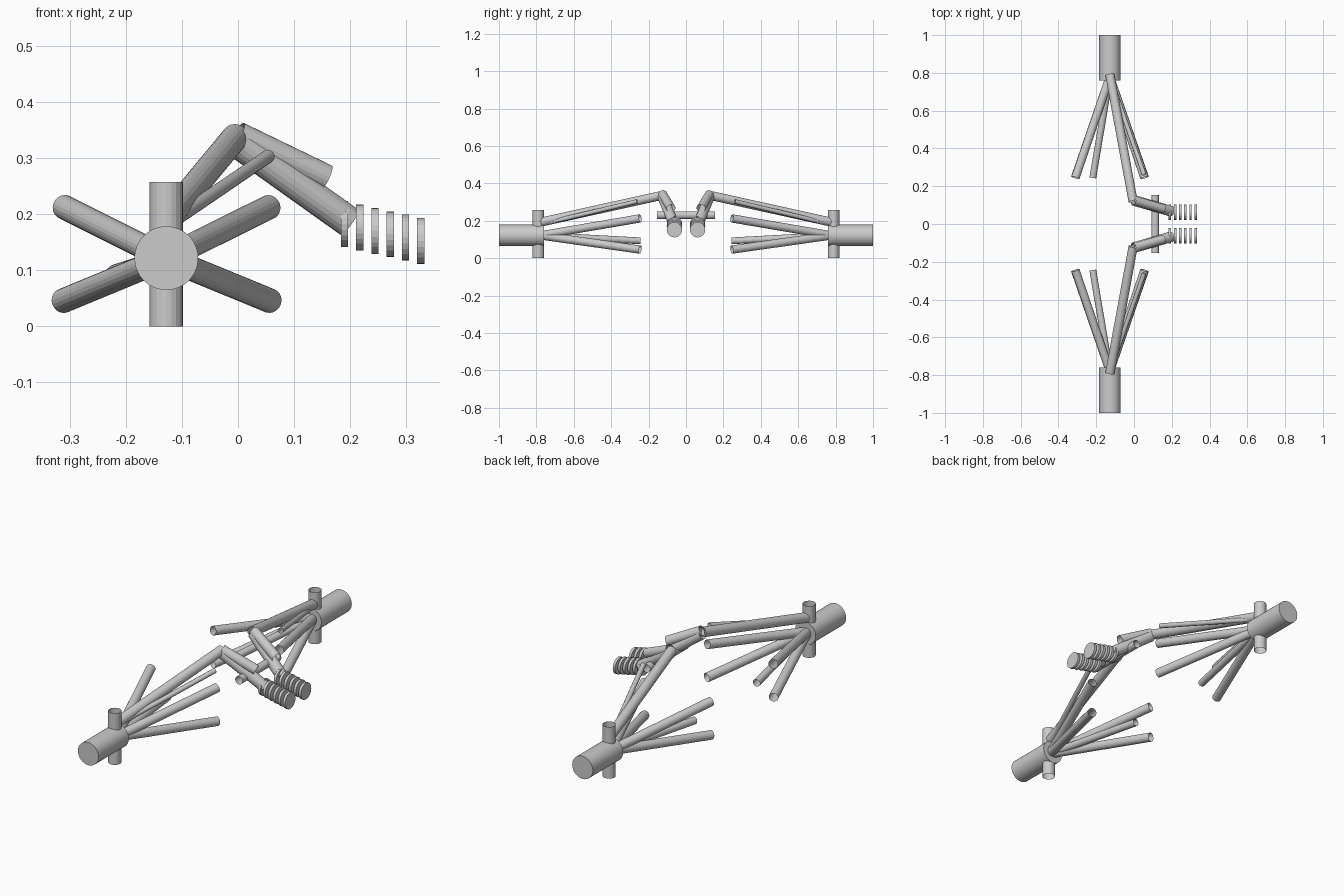
import bpy
from mathutils import Vector

if "Cube" in bpy.data.objects:
    bpy.data.objects.remove(bpy.data.objects["Cube"])


def tube(name, a, b, r, sides=20, capped=False):
    """Cylinder from point a to point b; open ended unless capped."""
    a, b = Vector(a), Vector(b)
    d = b - a
    bpy.ops.mesh.primitive_cylinder_add(
        vertices=sides, radius=r, depth=d.length, location=(a + b) / 2,
        rotation=d.to_track_quat('Z', 'Y').to_euler(),
        end_fill_type='NGON' if capped else 'NOTHING')
    bpy.context.object.name = name


CX, CZ = -0.128, 0.122  # axis of the end barrels

# fanned pipes: name, start height, end x, end y, end z, radius
FAN = [
    ("fan_pipe_upper_left", CZ, -0.310, 0.245, 0.213, 0.022),
    ("fan_pipe_lower_left", CZ, -0.312, 0.245, 0.046, 0.022),
    ("fan_pipe_upper_right", CZ, 0.055, 0.245, 0.213, 0.022),
    ("fan_pipe_lower_right", CZ, 0.057, 0.245, 0.046, 0.022),
    ("fan_pipe_middle", CZ, -0.218, 0.245, 0.093, 0.018),
    ("thin_pipe", 0.180, 0.054, 0.26, 0.304, 0.012),
]

for s, side in ((-1, "front"), (1, "back")):
    # capped end barrel and upright open sleeve
    tube(f"{side}_barrel", (CX, s * 0.76, CZ), (CX, s, CZ), 0.057, 32, True)
    tube(f"{side}_sleeve", (CX, s * 0.79, 0), (CX, s * 0.79, 0.258), 0.030)

    # spread of open pipes
    for name, z0, x, y, z, r in FAN:
        tube(f"{side}_{name}", (CX, s * 0.78, z0), (x, s * y, z), r)

    # long raised pipe, then two short pipes turning toward the discs
    tube(f"{side}_long_pipe", (CX, s * 0.79, 0.190), (-0.005, s * 0.12, 0.338), 0.024)
    tube(f"{side}_elbow_upper", (0.0, s * 0.125, 0.342), (0.157, s * 0.08, 0.266), 0.024)
    tube(f"{side}_elbow_lower", (0.0, s * 0.125, 0.328), (0.198, s * 0.067, 0.187), 0.028)

    # row of discs stepping down
    for i in range(6):
        x, z = 0.190 + i * 0.0273, 0.183 - i * 0.0061
        tube(f"{side}_disc_{i + 1}", (x - 0.0065, s * 0.062, z),
             (x + 0.0065, s * 0.062, z), 0.041, 24, True)

# open cross bar joining both sides
tube("cross_bar", (0.112, -0.154, 0.230), (0.112, 0.154, 0.230), 0.020)
